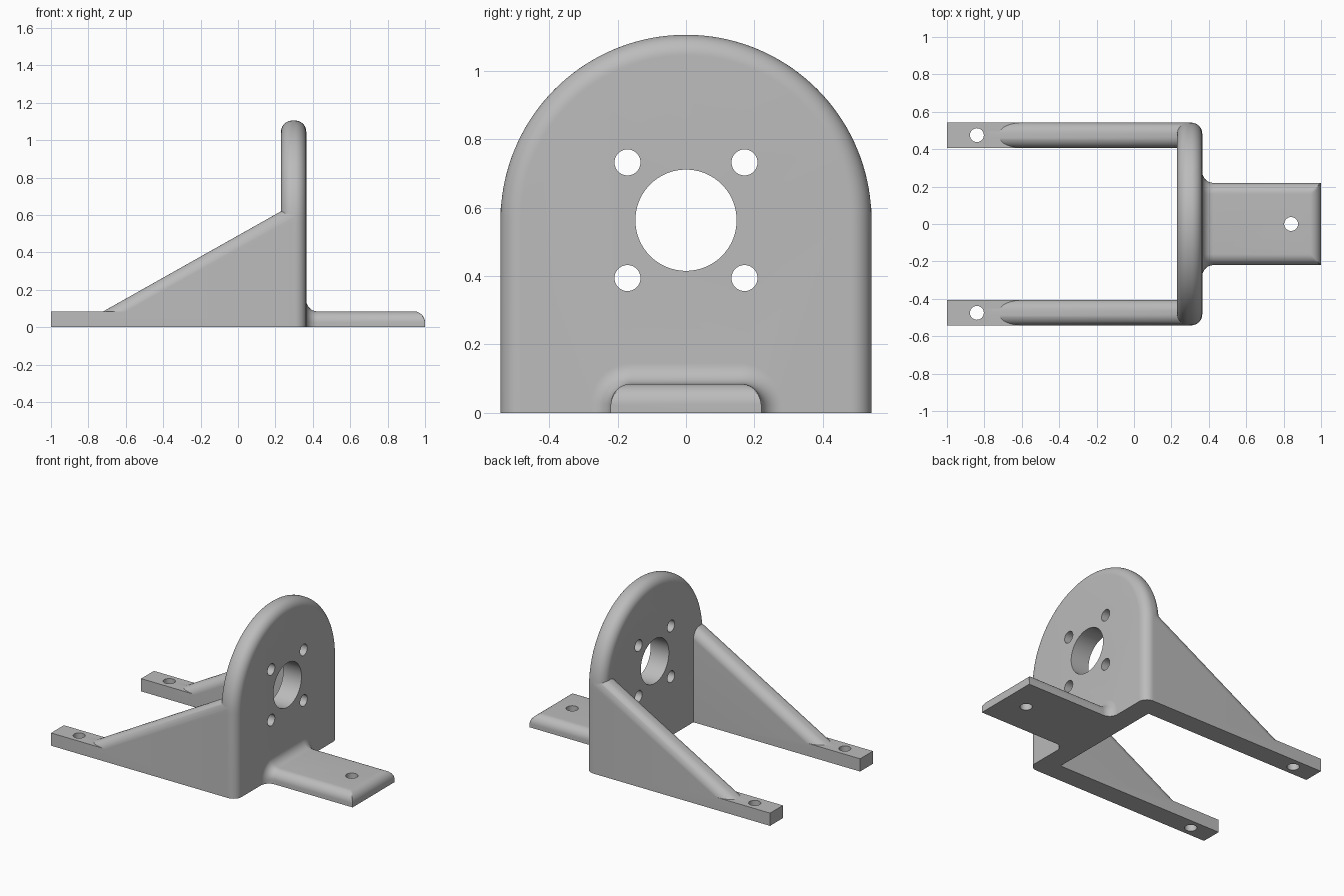
import bpy, bmesh, math

if "Cube" in bpy.data.objects:
    bpy.data.objects.remove(bpy.data.objects["Cube"])

R = 0.06            # edge rounding
HALF = 0.0675       # half thickness of plate and gussets
XC = 0.2975         # plate centre in x
WIDE = 0.542        # plate half width
BAR = 0.085         # height of feet
N = 12              # steps per rounded edge

grey = bpy.data.materials.new("grey")
grey.diffuse_color = (0.5, 0.5, 0.5, 1)
grey.use_nodes = True
grey.node_tree.nodes["Principled BSDF"].inputs["Base Color"].default_value = grey.diffuse_color


def loft(name, rings):
    """Skin a list of equal-length closed rings and cap both ends."""
    bm = bmesh.new()
    rows = [[bm.verts.new(p) for p in ring] for ring in rings]
    n = len(rows[0])
    for a, b in zip(rows, rows[1:]):
        for i in range(n):
            j = (i + 1) % n
            bm.faces.new((a[i], a[j], b[j], b[i]))
    bm.faces.new(rows[0])
    bm.faces.new(rows[-1])
    bmesh.ops.recalc_face_normals(bm, faces=bm.faces)
    me = bpy.data.meshes.new(name)
    bm.to_mesh(me)
    bm.free()
    me.materials.append(grey)
    ob = bpy.data.objects.new(name, me)
    bpy.context.collection.objects.link(ob)
    return ob


def boolean(target, other, op):
    mod = target.modifiers.new(op, 'BOOLEAN')
    mod.operation, mod.solver, mod.object = op, 'EXACT', other
    bpy.context.view_layer.objects.active = target
    bpy.ops.object.modifier_apply(modifier=mod.name)
    bpy.data.objects.remove(other)


def drill(target, centre, radius, axis, seg=48):
    """Cut a round hole along the x or z axis."""
    x, y, z = centre
    rings = []
    for d in (-0.15, 0.15):
        ring = []
        for i in range(seg):
            t = 2 * math.pi * i / seg
            u, v = radius * math.cos(t), radius * math.sin(t)
            ring.append((x + d, y + u, z + v) if axis == 'x' else (x + u, y + v, z + d))
        rings.append(ring)
    boolean(target, loft("hole_cutter", rings), 'DIFFERENCE')


quarter = [math.pi / 2 * i / N for i in range(N + 1)]
# rounded edge as (position across thickness, inset from the outline)
edge = [(-HALF + R * (1 - math.cos(t)), R * (1 - math.sin(t))) for t in quarter]
edge += [(-p, d) for p, d in reversed(edge)]

# arched plate
CZ = 0.563
rings = []
for p, d in edge:
    r = WIDE - d
    arc = [(XC + p, r * math.cos(math.pi * i / 72), CZ + r * math.sin(math.pi * i / 72))
           for i in range(73)]
    rings.append([(XC + p, r, 0)] + arc + [(XC + p, -r, 0)])
bracket = loft("motor_bracket", rings)

# sloped gussets with flat feet, one on each side
X0, SLOPE = -0.72, 0.563
COS = math.cos(math.atan(SLOPE))
for side in (-1, 1):
    rings = []
    for p, d in edge:
        y = side * (WIDE - HALF) + p
        drop = d / COS
        rings.append([(-1, y, 0), (XC, y, 0),
                      (XC, y, BAR + (XC - X0) * SLOPE - drop),
                      (X0 + drop / SLOPE, y, BAR), (-1, y, BAR)])
    boolean(bracket, loft("gusset", rings), 'UNION')

# front tab: filleted into the plate, rounded at its free end
FACE = XC + HALF
stations = [(FACE - 0.03, R, 1)]
stations += [(FACE + R * (1 - math.cos(t)), R * (1 - math.sin(t)), 1) for t in quarter]
stations += [(1 - R + R * math.cos(t), 0, BAR - R + R * math.sin(t)) for t in reversed(quarter)]
rings = []
for x, e, zmax in stations:
    w, r, top = 0.22 + e, R + e, BAR + e
    right = [(w - r + r * math.cos(t), min(top - r + r * math.sin(t), zmax)) for t in quarter]
    half = [(w, 0)] + right
    rings.append([(x, y, z) for y, z in half] + [(x, -y, z) for y, z in reversed(half)])
boolean(bracket, loft("front_tab", rings), 'UNION')

# shaft hole and four screw holes through the plate
drill(bracket, (XC, 0, CZ), 0.148, 'x', 72)
for sy in (-1, 1):
    for sz in (-1, 1):
        drill(bracket, (XC, sy * 0.171, CZ + sz * 0.169), 0.038, 'x')

# mounting holes through the feet and the tab
for x, y in ((-0.84, 0.475), (-0.84, -0.475), (0.84, 0)):
    drill(bracket, (x, y, 0.04), 0.037, 'z')

bpy.ops.object.select_all(action='DESELECT')
bracket.select_set(True)
bpy.context.view_layer.objects.active = bracket
bpy.ops.object.shade_smooth_by_angle(angle=math.radians(30))
